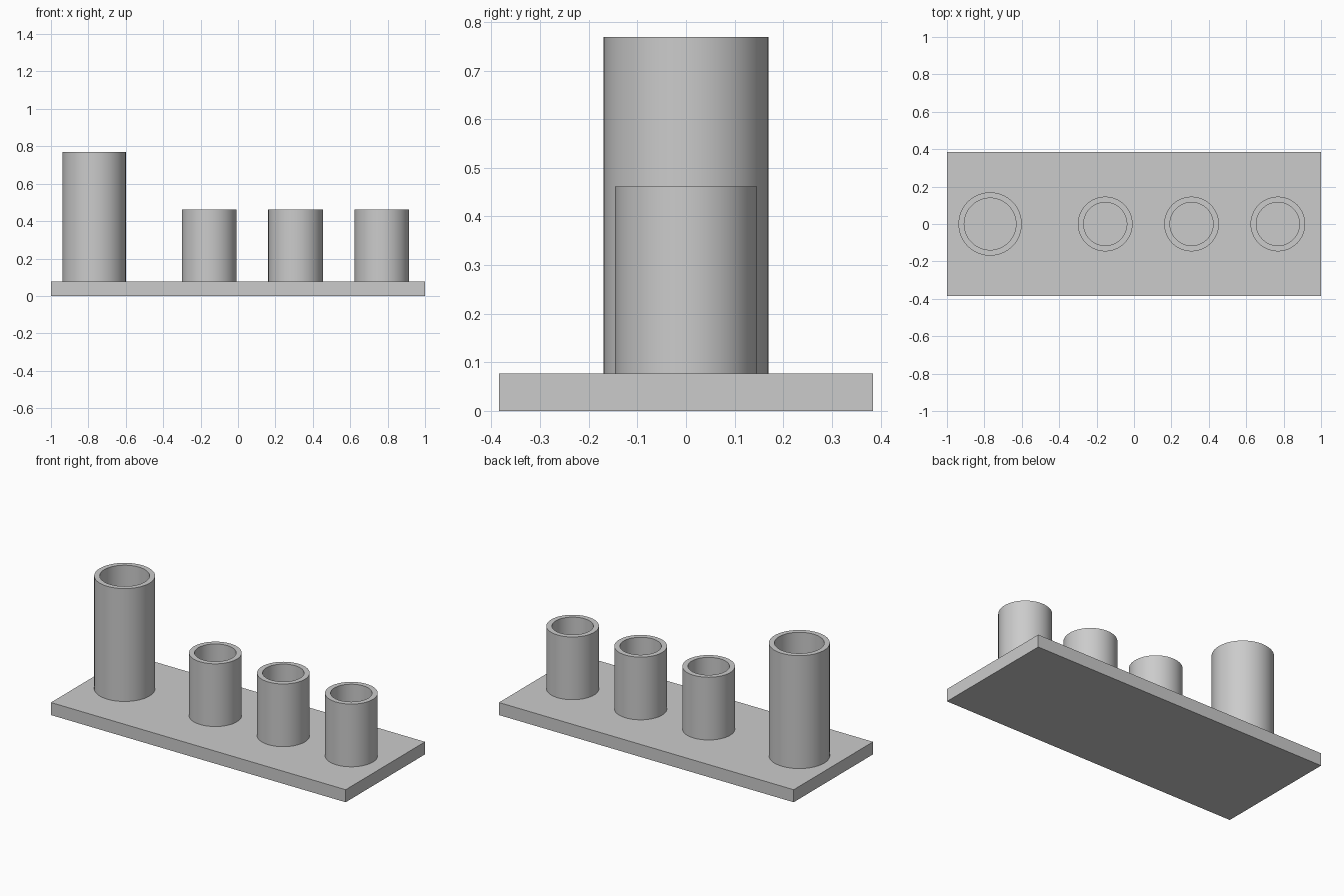
import bpy, bmesh, math

if "Cube" in bpy.data.objects:
    bpy.data.objects.remove(bpy.data.objects["Cube"], do_unlink=True)

U = 1 / 13      # design unit: the plate is 26 x 10 x 1
SIDES = 96

grey = bpy.data.materials.new("plain grey")
grey.use_nodes = True
colour = (0.6, 0.6, 0.6, 1)
grey.diffuse_color = colour
grey.node_tree.nodes["Principled BSDF"].inputs["Base Color"].default_value = colour


def add_object(name, bm):
    bmesh.ops.recalc_face_normals(bm, faces=bm.faces)
    mesh = bpy.data.meshes.new(name)
    bm.to_mesh(mesh)
    bm.free()
    mesh.materials.append(grey)
    obj = bpy.data.objects.new(name, mesh)
    bpy.context.collection.objects.link(obj)
    return obj


def tube(name, x, outer, inner, top):
    """Upright open tube standing on the plate, turned from a wall profile."""
    bm = bmesh.new()
    profile = [(outer, U), (outer, top), (inner, top), (inner, U)]
    rings = []
    for r, z in profile:
        rings.append([bm.verts.new((r * math.cos(a), r * math.sin(a), z))
                      for a in (math.tau * i / SIDES for i in range(SIDES))])
    for k, ring in enumerate(rings):
        nxt = rings[(k + 1) % len(rings)]
        for i in range(SIDES):
            j = (i + 1) % SIDES
            bm.faces.new((ring[i], ring[j], nxt[j], nxt[i]))
    obj = add_object(name, bm)
    obj.location.x = x
    bpy.ops.object.select_all(action="DESELECT")
    obj.select_set(True)
    bpy.context.view_layer.objects.active = obj
    bpy.ops.object.shade_smooth_by_angle(angle=math.radians(30))


# Base plate
bm = bmesh.new()
bmesh.ops.create_cube(bm, size=1)
bmesh.ops.scale(bm, vec=(26 * U, 10 * U, U), verts=bm.verts)
bmesh.ops.translate(bm, vec=(0, 0, U / 2), verts=bm.verts)
add_object("base_plate", bm)

# One tall holder and three short ones
tube("tall_holder", -10 * U, 2.2 * U, 1.8 * U, 10 * U)
for n, x in enumerate((-2, 4, 10), 1):
    tube(f"short_holder_{n}", x * U, 1.9 * U, 1.5 * U, 6 * U)
